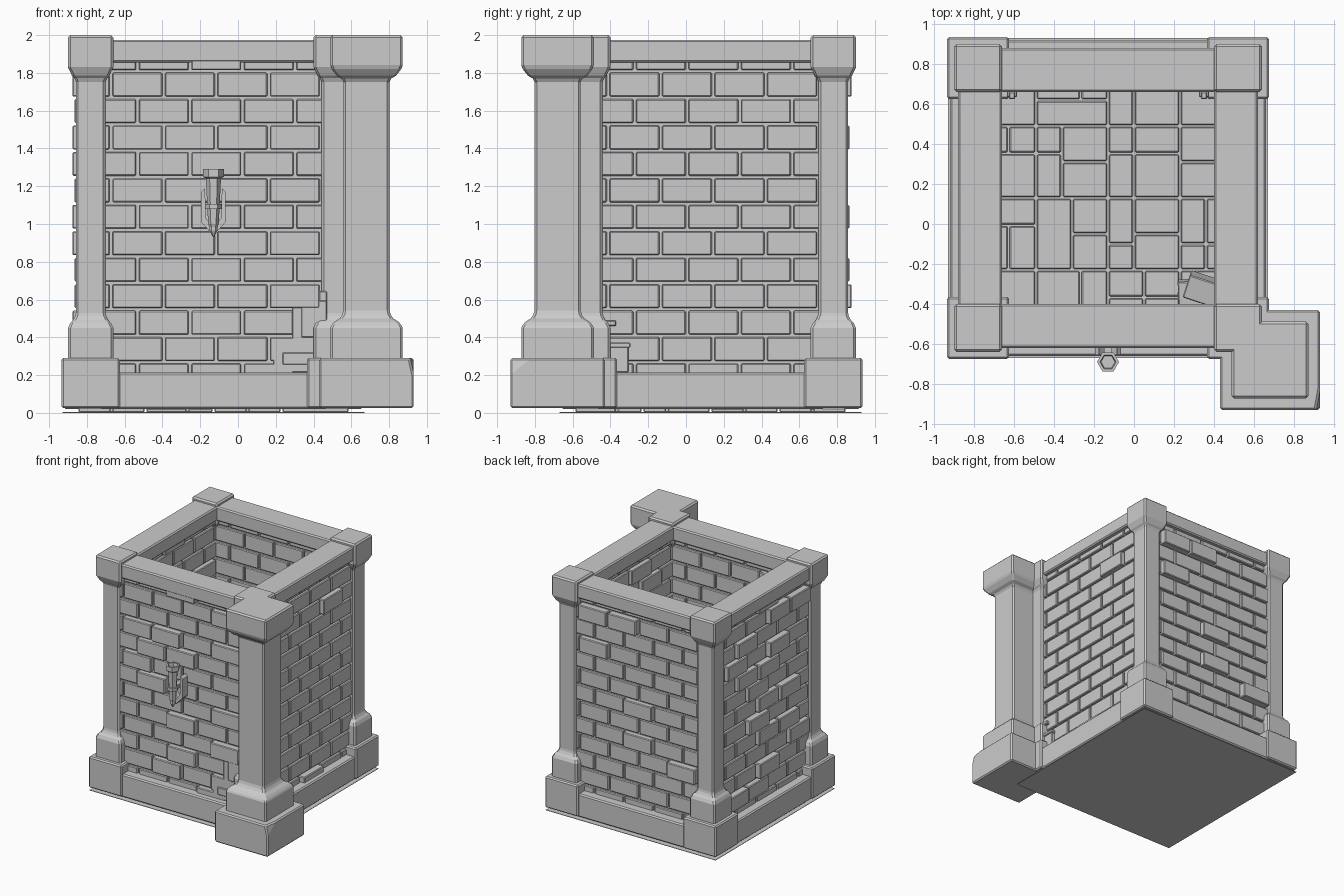
import bpy, bmesh, math, random
from mathutils import Vector, Matrix

if "Cube" in bpy.data.objects:
    bpy.data.objects.remove(bpy.data.objects["Cube"])

random.seed(7)
CX, CY = -0.13, 0.13          # centre of the square tower


def finish(name, bm, bevel=0.0):
    bmesh.ops.recalc_face_normals(bm, faces=bm.faces)
    me = bpy.data.meshes.new(name)
    bm.to_mesh(me)
    bm.free()
    ob = bpy.data.objects.new(name, me)
    bpy.context.collection.objects.link(ob)
    if bevel:
        m = ob.modifiers.new("bevel", 'BEVEL')
        m.width, m.segments, m.limit_method = bevel, 1, 'ANGLE'
    return ob


def box(bm, x0, x1, y0, y1, z0, z1, rot=None):
    """Axis-aligned box, optionally turned about its own centre."""
    c = Vector(((x0 + x1) / 2, (y0 + y1) / 2, (z0 + z1) / 2))
    mat = Matrix.Translation(c) @ (rot or Matrix()) @ Matrix.Diagonal((x1 - x0, y1 - y0, z1 - z0, 1))
    bmesh.ops.create_cube(bm, size=1, matrix=mat)


def lathe(bm, profile, sides, cx, cy, turn=0.0):
    """Stack of regular polygons (radius, z), capped at both ends."""
    rings = [[bm.verts.new((cx + r * math.cos(turn + i * math.tau / sides),
                            cy + r * math.sin(turn + i * math.tau / sides), z))
              for i in range(sides)] for r, z in profile]
    for a, b in zip(rings, rings[1:]):
        for i in range(sides):
            j = (i + 1) % sides
            bm.faces.new((a[i], a[j], b[j], b[i]))
    bm.faces.new(rings[0][::-1])
    bm.faces.new(rings[-1])


def pillar(name, cx, cy, shaft, cap, base, chip=False):
    # square column with flared collar and cap
    bm = bmesh.new()
    mid = (shaft + cap) / 2
    prof = [(cap, 0.25), (cap, 0.45), (cap - 0.012, 0.475), (mid - 0.015, 0.50), (shaft, 0.53),
            (shaft, 1.765), (mid, 1.785), (cap, 1.83), (cap, 2.0)]
    lathe(bm, [(h * math.sqrt(2), z) for h, z in prof], 4, cx, cy, math.pi / 4)
    finish(name, bm, 0.012)
    # plinth block
    bm = bmesh.new()
    box(bm, cx - base, cx + base, cy - base, cy + base, 0.025, 0.29)
    if chip:
        p = [Vector((cx + base, -0.82, 0.29)), Vector((0.91, cy - base, 0.29)), Vector((cx + base, cy - base, 0.2))]
        n = (p[1] - p[0]).cross(p[2] - p[0])
        if n.dot(Vector((1, -1, 1))) < 0:
            n = -n
        r = bmesh.ops.bisect_plane(bm, geom=bm.verts[:] + bm.edges[:] + bm.faces[:],
                                   plane_co=p[0], plane_no=n, clear_outer=True)
        bmesh.ops.holes_fill(bm, edges=[e for e in r['geom_cut'] if isinstance(e, bmesh.types.BMEdge)])
    finish(name + "_plinth", bm, 0.01)


# Corner pillars and the large buttress pillar
for sx, xn in ((-1, "left"), (1, "right")):
    for sy, yn in ((-1, "front"), (1, "back")):
        pillar(f"pillar_{yn}_{xn}", CX + sx * 0.65, CY + sy * 0.65, 0.078, 0.12, 0.155)
pillar("buttress_pillar", 0.68, -0.68, 0.122, 0.192, 0.25, True)

# Four sides: top beam, base beam, mortar core and brick courses
sides = [("front", 0, 0.28), ("right", 90, 0.12), ("back", 180, 0.08), ("left", 270, 0.28)]
for name, ang, chance in sides:
    place = Matrix.Translation((CX, CY, 0)) @ Matrix.Rotation(math.radians(ang), 4, 'Z')

    def part(suffix, y0, y1, z0, z1, half, bevel):
        bm = bmesh.new()
        box(bm, -half, half, -y1, -y0, z0, z1)
        finish(f"{name}_{suffix}", bm, bevel).matrix_world = place

    part("top_beam", 0.53, 0.75, 1.855, 1.975, 0.6, 0.01)
    part("base_beam", 0.545, 0.79, 0.02, 0.215, 0.6, 0.01)
    part("mortar", 0.58, 0.69, 0.1, 1.9, 0.62, 0)
    bm = bmesh.new()
    for row in range(13):
        z0 = 0.135 + row * 0.14
        z1 = min(z0 + 0.126, 1.87)
        u = -0.68 - (0.14 if row % 2 else 0)
        while u < 0.6:
            a, b = max(u + 0.007, -0.6), min(u + 0.271, 0.6)
            if b - a > 0.03:
                inner_edge = -0.6 < a and b < 0.6
                out = random.choice((0.735, 0.747)) if random.random() < chance and inner_edge else 0.713
                ins = 0.54 if random.random() < 0.15 and inner_edge else 0.557
                box(bm, a, b, -out, -ins, z0, z1)
            u += 0.278
    finish(f"{name}_bricks", bm, 0.006).matrix_world = place

# Ground sheet and irregular floor tiles
bm = bmesh.new()
box(bm, CX - 0.8, CX + 0.8, CY - 0.8, CY + 0.8, 0, 0.004)
finish("ground_sheet", bm)
bm = bmesh.new()


def tile(x0, x1, y0, y1, depth):
    w, h = x1 - x0, y1 - y0
    if depth and max(w, h) > 0.15:
        f = random.choice((0.36, 0.5, 0.62))
        d = depth - random.choice((1, 1, 2)) if depth > 1 else 0
        if w > h or (w == h and random.random() < 0.5):
            tile(x0, x0 + w * f, y0, y1, d)
            tile(x0 + w * f, x1, y0, y1, depth - 1)
        else:
            tile(x0, x1, y0, y0 + h * f, d)
            tile(x0, x1, y0 + h * f, y1, depth - 1)
    else:
        box(bm, x0 + .005, x1 - .005, y0 + .005, y1 - .005, 0.002, random.uniform(0.024, 0.03))


for i in range(4):
    for j in range(4):
        x, y = -0.85 + 0.36 * i, -0.59 + 0.36 * j
        tile(x, x + 0.36, y, y + 0.36, 2)
finish("floor_tiles", bm, 0.006)

# Torch on the front wall
bm = bmesh.new()
lathe(bm, [(0.002, 0.93), (0.022, 0.965), (0.022, 0.985), (0.028, 1.0), (0.04, 1.24),
           (0.055, 1.25), (0.055, 1.29), (0.04, 1.29), (0.035, 1.265)], 6, CX, -0.69)
lathe(bm, [(0.044, 1.08), (0.044, 1.105)], 6, CX, -0.69)
finish("torch", bm)
bm = bmesh.new()
half = [(0, 0.94), (0.065, 1.01), (0.065, 1.17), (0.045, 1.19), (0.04, 1.03), (0, 0.985)]
pts = half + [(-x, z) for x, z in half[-2:0:-1]]
face = bm.faces.new([bm.verts.new((CX + x, -0.655, z)) for x, z in pts])
ext = bmesh.ops.extrude_face_region(bm, geom=[face])
bmesh.ops.translate(bm, verts=[v for v in ext['geom'] if isinstance(v, bmesh.types.BMVert)], vec=(0, 0.07, 0))
box(bm, CX - 0.02, CX + 0.02, -0.68, -0.57, 1.075, 1.11)
finish("torch_bracket", bm)

# Raised repair panels beside the buttress, with raised inner fields
bm = bmesh.new()
for x0, x1, z0, z1 in ((0.285, 0.47, 0.36, 0.645), (0.185, 0.47, 0.215, 0.37)):
    box(bm, x0, x1, -0.605, -0.56, z0, z1)
    box(bm, x0 + 0.05, x1, -0.615, -0.56, z0 + 0.04, z1 - 0.05)
finish("front_repair_panels", bm, 0.005)
bm = bmesh.new()
box(bm, 0.54, 0.62, -0.44, -0.295, 0.345, 0.372)
box(bm, 0.54, 0.61, -0.44, -0.305, 0.215, 0.35)
box(bm, 0.54, 0.61, -0.44, -0.37, 0.46, 0.49)
finish("right_repair_stones", bm, 0.005)

# Fallen slabs leaning in the inside corner
bm = bmesh.new()
for k, (x, y, z) in enumerate(((0.33, -0.35, 0.09), (0.32, -0.33, 0.22), (0.36, -0.32, 0.36))):
    r = Matrix.Rotation(math.radians(22 - 20 * k), 4, 'Z') @ Matrix.Rotation(math.radians(6 * k), 4, 'X')
    box(bm, x - 0.1, x + 0.1, y - 0.07, y + 0.05, z - 0.065, z + 0.065, r)
finish("fallen_slabs", bm, 0.005)

# Small iron brackets in the inside back corners
bm = bmesh.new()
for s in (-1, 1):
    x = CX + s * 0.48
    box(bm, x - 0.025, x + 0.025, 0.635, 0.70, 1.05, 1.09)
    box(bm, x - 0.015, x + 0.015, 0.625, 0.66, 0.98, 1.16)
finish("inner_corner_brackets", bm, 0.004)
